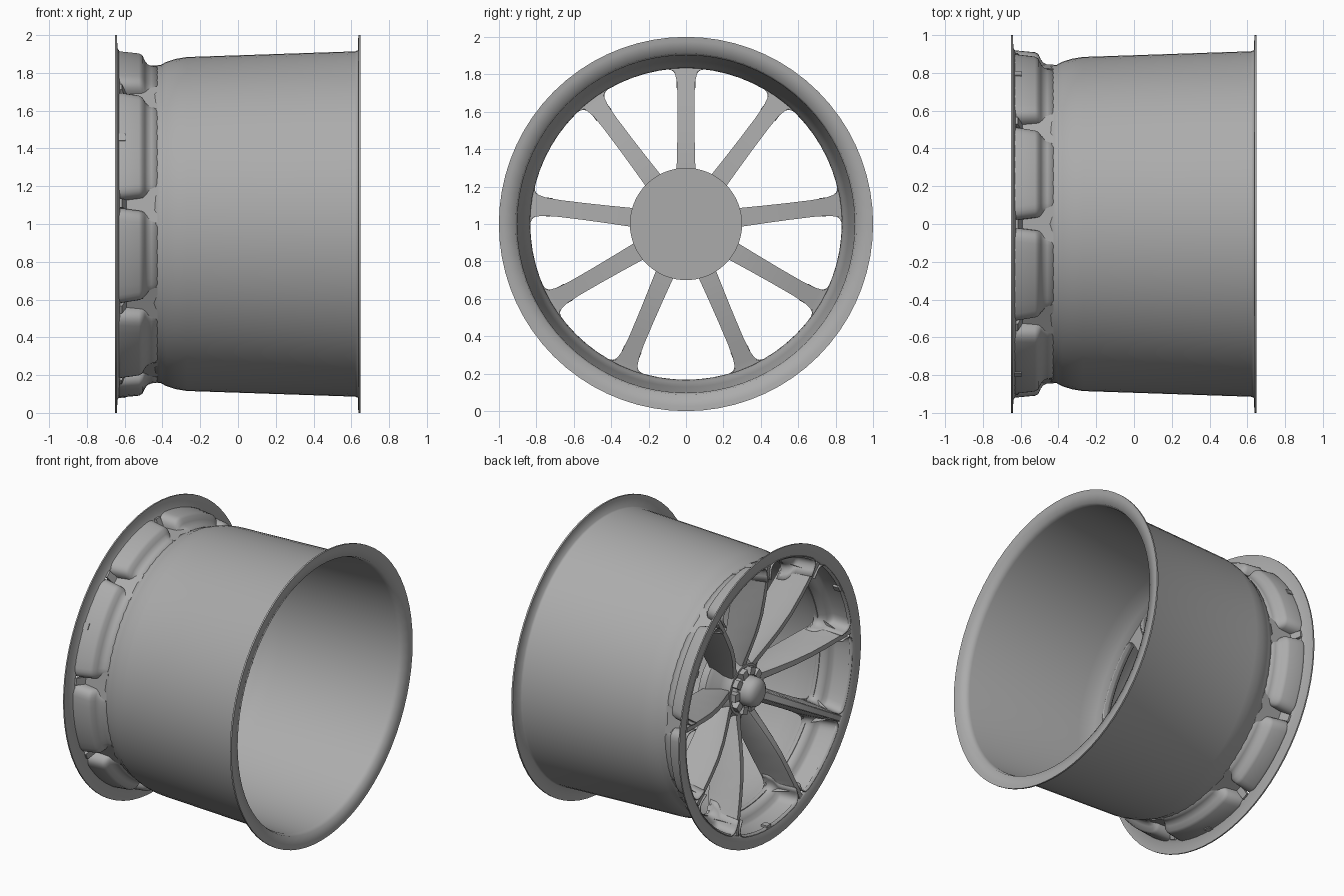
import bpy, bmesh
from math import sin, cos, pi, radians, atan2, hypot

if "Cube" in bpy.data.objects:
    bpy.data.objects.remove(bpy.data.objects["Cube"])

# Spokes stand in three groups of three, with wider windows between groups
SPOKES = [radians(c + d) for c in (90, 210, 330) for d in (-37, 0, 37)]

grey = bpy.data.materials.new("dark_grey")
grey.diffuse_color = (0.41, 0.41, 0.41, 1)
grey.use_nodes = True
grey.node_tree.nodes["Principled BSDF"].inputs["Base Color"].default_value = grey.diffuse_color


def polar(x, r, a, w=0.0):
    """Wheel coordinates: x along the axle, r outward at angle a, w sideways."""
    return (x, r * cos(a) - w * sin(a), 1 + r * sin(a) + w * cos(a))


def finish(name, bm, angle=35):
    bmesh.ops.remove_doubles(bm, verts=bm.verts, dist=1e-5)
    bmesh.ops.recalc_face_normals(bm, faces=bm.faces)
    me = bpy.data.meshes.new(name)
    bm.to_mesh(me)
    bm.free()
    me.materials.append(grey)
    ob = bpy.data.objects.new(name, me)
    bpy.context.collection.objects.link(ob)
    bpy.ops.object.select_all(action='DESELECT')
    ob.select_set(True)
    bpy.context.view_layer.objects.active = ob
    bpy.ops.object.shade_smooth_by_angle(angle=radians(angle))
    return ob


def skin(bm, rows, wrap_rows=False, wrap_cols=False):
    """Join rows of points with quads."""
    vs = [[bm.verts.new(p) for p in row] for row in rows]
    n, m = len(vs), len(vs[0])
    for i in range(n if wrap_rows else n - 1):
        for j in range(m if wrap_cols else m - 1):
            k, l = (i + 1) % n, (j + 1) % m
            bm.faces.new((vs[i][j], vs[k][j], vs[k][l], vs[i][l]))
    return vs


def revolve(name, profile, closed=True, seg=72, angle=35):
    bm = bmesh.new()
    rows = [[polar(x, r, 2 * pi * i / seg) for x, r in profile] for i in range(seg)]
    skin(bm, rows, True, closed)
    bmesh.ops.dissolve_degenerate(bm, edges=bm.edges, dist=1e-6)
    return finish(name, bm, angle)


# Barrel with the inner flange, softly shaded into the lip
revolve("barrel", [
    (-0.45, 0.838), (-0.41, 0.842), (-0.38, 0.858), (-0.33, 0.874), (-0.27, 0.884),
    (0.62, 0.914), (0.635, 0.92), (0.637, 1.0), (0.648, 1.0), (0.646, 0.975),
    (0.636, 0.912), (0.60, 0.902), (-0.27, 0.871), (-0.33, 0.861), (-0.38, 0.848),
    (-0.41, 0.835), (-0.45, 0.832)], angle=85)

# Outer flange ring
revolve("outer_flange", [
    (-0.625, 0.905), (-0.628, 0.915), (-0.638, 0.93), (-0.641, 1.0), (-0.65, 1.0),
    (-0.648, 0.97), (-0.643, 0.925), (-0.632, 0.905)], angle=85)


# Window pockets: rounded shells between the spokes
def side_width(x):
    t = min(1, max(0, (x + 0.63) / 0.2))
    return 0.022 + 0.025 * t


def pocket_row(x, r, mid, span):
    w = side_width(x)
    f = 0.07
    # side wall, then a fillet into the outer wall
    corner, inner = (r, w), (r - f, w)
    b = (w + f) / r
    outer = (r * cos(b), r * sin(b))
    half = [(r - f - 0.04, w)]
    for i in range(7):
        t = i / 6
        half.append(tuple((1 - t) ** 2 * inner[k] + 2 * t * (1 - t) * corner[k]
                          + t * t * outer[k] for k in (0, 1)))
    left = [(hypot(*p), atan2(p[1], p[0]) - span / 2) for p in half]
    right = [(q, -a) for q, a in reversed(left)]
    a0 = left[-1][1]
    arc = [(r, a0 - 2 * a0 * i / 8) for i in range(1, 8)]
    return [polar(x, q, mid + a) for q, a in left + arc + right]


POCKET = [(-0.643, 0.917), (-0.62, 0.915), (-0.525, 0.906), (-0.508, 0.897),
          (-0.495, 0.868), (-0.48, 0.85), (-0.46, 0.841), (-0.42, 0.836)]
bm = bmesh.new()
for s, a in enumerate(SPOKES):
    span = (SPOKES[(s + 1) % 9] - a) % (2 * pi)
    skin(bm, [pocket_row(x, r, a + span / 2, span) for x, r in POCKET])
pockets = finish("window_pockets", bm, 40)
mod = pockets.modifiers.new("Wall", 'SOLIDIFY')
mod.thickness = 0.006
mod.offset = 0

# Spokes: r, front x, back x, front half width, back half width
STATIONS = [(0.10, -0.43, -0.33, 0.034, 0.052), (0.20, -0.46, -0.33, 0.030, 0.052),
            (0.30, -0.50, -0.335, 0.027, 0.05), (0.42, -0.545, -0.345, 0.025, 0.047),
            (0.55, -0.583, -0.365, 0.023, 0.045), (0.68, -0.608, -0.39, 0.022, 0.045),
            (0.76, -0.62, -0.41, 0.021, 0.049), (0.80, -0.626, -0.418, 0.021, 0.058),
            (0.825, -0.63, -0.424, 0.021, 0.075), (0.838, -0.632, -0.426, 0.021, 0.1),
            (0.842, -0.632, -0.59, 0.021, 0.025), (0.91, -0.642, -0.615, 0.021, 0.023)]
bm = bmesh.new()
for a in SPOKES:
    rows = []
    for r, xf, xb, wf, wb in STATIONS:
        xm = xb - 0.03 if xb - xf > 0.06 else (xf + xb) / 2
        ws = min(wb, 0.049)
        rows.append([polar(x, r, a, w) for x, w in (
            (xf, -wf * 0.75), (xf, wf * 0.75), (xf + 0.008, wf), (xm, ws), (xb, wb),
            (xb, -wb), (xm, -ws), (xf + 0.008, -wf))])
    vs = skin(bm, rows, False, True)
    bm.faces.new(vs[0])
    bm.faces.new(vs[-1])
finish("spokes", bm, 40)

# Hub body
revolve("hub", [
    (-0.30, 0.0), (-0.30, 0.30), (-0.35, 0.30), (-0.37, 0.28),
    (-0.40, 0.21), (-0.435, 0.18), (-0.455, 0.17), (-0.455, 0.15), (-0.43, 0.14),
    (-0.43, 0.0)], False, 54)

# Domed centre cap
revolve("centre_cap", [
    (-0.41, 0.0), (-0.41, 0.115), (-0.47, 0.115), (-0.475, 0.10), (-0.53, 0.098),
    (-0.555, 0.088), (-0.572, 0.062), (-0.58, 0.03), (-0.582, 0.0)], False, 36)


def block(bm, x0, x1, r0, r1, a, w):
    rows = [[polar(x, r, a, s) for r, s in ((r0, -w), (r0, w), (r1, w), (r1, -w))]
            for x in (x0, x1)]
    vs = skin(bm, rows, False, True)
    bm.faces.new(vs[0])
    bm.faces.new(vs[1])


# Ring of locking teeth around the cap
bm = bmesh.new()
for i in range(10):
    block(bm, -0.49, -0.41, 0.105, 0.155, 2 * pi * i / 10, 0.026)
finish("locking_teeth", bm)

# Three small tabs behind the outer flange
bm = bmesh.new()
for deg in (30, 150, 270):
    block(bm, -0.64, -0.595, 0.895, 0.922, radians(deg), 0.022)
finish("rim_tabs", bm)
